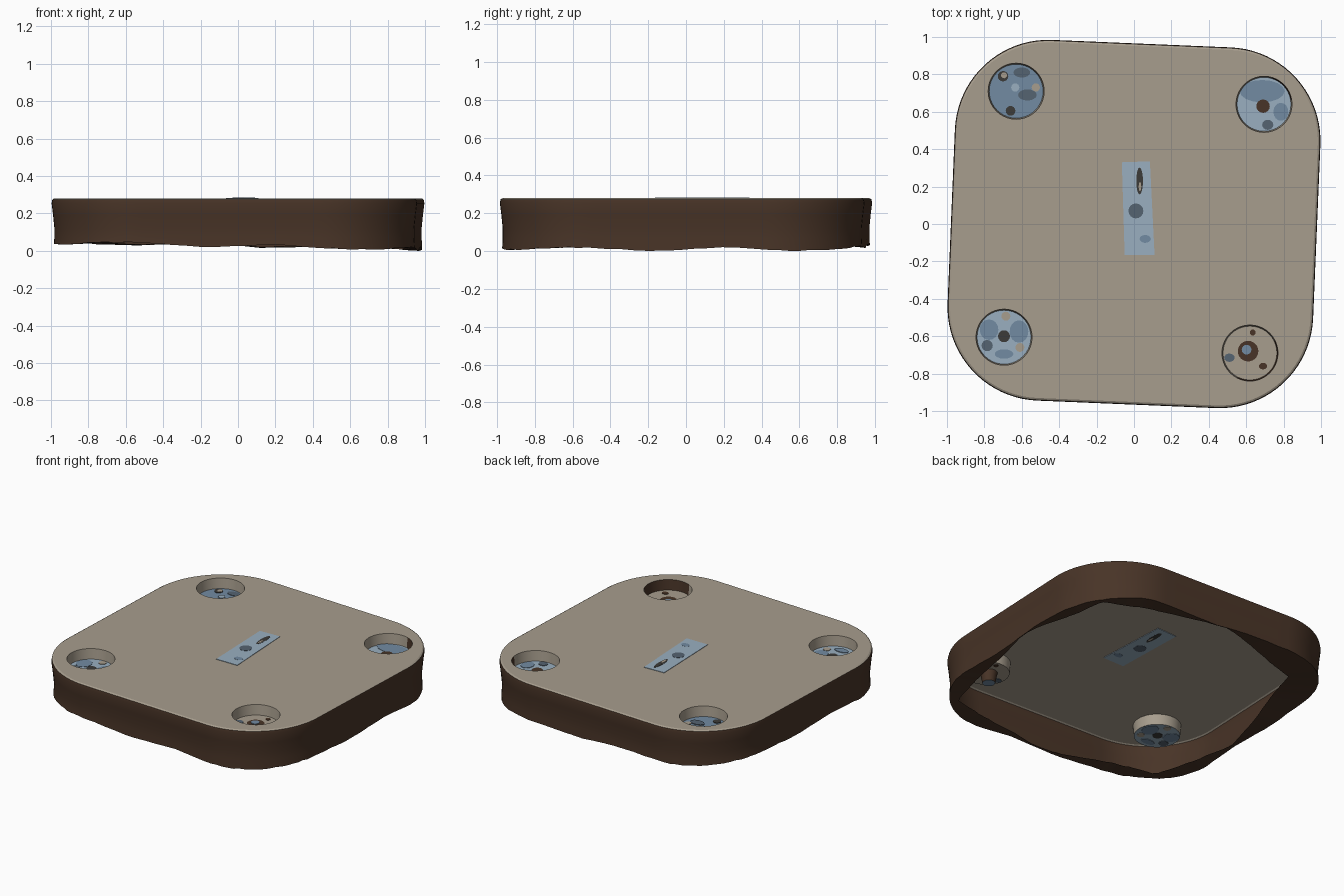
import bpy, bmesh, math, random
from mathutils import Vector, Matrix

random.seed(4)
cube = bpy.data.objects.get("Cube")
if cube:
    bpy.data.objects.remove(cube)


def material(name, r, g, b):
    m = bpy.data.materials.new(name)
    m.use_nodes = True
    m.diffuse_color = (r, g, b, 1)
    m.node_tree.nodes["Principled BSDF"].inputs["Base Color"].default_value = (r, g, b, 1)
    return m


CREAM = material("warm_beige", 0.39, 0.34, 0.27)
BROWN = material("dark_brown", 0.065, 0.034, 0.02)
PALE = material("pale_blue", 0.32, 0.43, 0.53)
BLUE = material("steel_blue", 0.17, 0.26, 0.36)
SLATE = material("slate", 0.09, 0.125, 0.165)
DARK = material("charcoal", 0.045, 0.043, 0.04)

TOP, DEPTH, R = 0.28, 0.07, 0.15
FLOOR = TOP - DEPTH
TILT = math.radians(-2.4)


def finish(bm, name, mats, smooth=True):
    mesh = bpy.data.meshes.new(name)
    bm.to_mesh(mesh)
    bm.free()
    for m in mats:
        mesh.materials.append(m)
    ob = bpy.data.objects.new(name, mesh)
    bpy.context.collection.objects.link(ob)
    if smooth:
        bpy.ops.object.select_all(action='DESELECT')
        ob.select_set(True)
        bpy.context.view_layer.objects.active = ob
        bpy.ops.object.shade_smooth_by_angle(angle=math.radians(40))
    return ob


def outline(inset=0.0, steps=20):
    """Rounded square with slightly bowed sides, turned a little."""
    hx, hy, r = 0.978 - inset, 0.965 - inset, 0.5 - inset
    pts = []
    for q in range(4):
        sx, sy = (1, -1, -1, 1)[q], (1, 1, -1, -1)[q]
        for i in range(steps + 1):
            a = math.pi / 2 * (q + i / steps)
            pts.append(((hx - r) * sx + r * math.cos(a), (hy - r) * sy + r * math.sin(a)))
        # extra points along the straight side
        a = math.pi / 2 * (q + 1)
        nx, ny = (-1, -1, 1, 1)[q], (1, -1, -1, 1)[q]
        p0, p1 = Vector(pts[-1]), Vector(((hx - r) * nx + r * math.cos(a), (hy - r) * ny + r * math.sin(a)))
        pts += [tuple(p0.lerp(p1, k / 12)) for k in range(1, 12)]
    rot = Matrix.Rotation(TILT, 2)
    return [rot @ Vector(p) for p in pts]


def circle(cx, cy, r, n=40):
    return [Vector((cx + r * math.cos(math.tau * i / n), cy + r * math.sin(math.tau * i / n)))
            for i in range(n)]


def ring(bm, pts, z):
    return [bm.verts.new((p.x, p.y, z)) for p in pts]


def bridge(bm, a, b, mat=0):
    faces = []
    for i in range(len(a)):
        j = (i + 1) % len(a)
        f = bm.faces.new((a[i], a[j], b[j], b[i]))
        f.material_index = mat
        faces.append(f)
    return faces


def disc_plate(name, x, y, r, mat, z, stretch=1.0, thick=0.006, turn=0.0):
    """Thin round plate that shows on both sides of a sheet."""
    bm = bmesh.new()
    mtx = (Matrix.Translation((x, y, z)) @ Matrix.Rotation(turn, 4, 'Z')
           @ Matrix.Diagonal((r, r * stretch, thick, 1)))
    bmesh.ops.create_cone(bm, cap_ends=True, segments=16, radius1=1, radius2=1, depth=1, matrix=mtx)
    return finish(bm, name, [mat])


# Recess centres, by corner
recesses = {"back_right": (-0.63, 0.71), "back_left": (0.695, 0.64),
            "front_right": (-0.695, -0.605), "front_left": (0.62, -0.69)}

# Top sheet with four round openings
bm = bmesh.new()
for pts in [outline(0.014)] + [circle(x, y, R) for x, y in recesses.values()]:
    vs = ring(bm, pts, TOP)
    for i in range(len(vs)):
        bm.edges.new((vs[i - 1], vs[i]))
bmesh.ops.triangle_fill(bm, use_beauty=True, edges=bm.edges[:], normal=(0, 0, 1))
for f in bm.faces:
    if f.normal.z < 0:
        f.normal_flip()
finish(bm, "top_sheet", [CREAM])

# Side wall: beige lip, waisted brown band, uneven lower rim, narrow bottom flange
bm = bmesh.new()
profile = [(0.014, TOP), (0.004, 0.274), (0.0, 0.255), (0.008, 0.19), (0.015, 0.12), (0.015, 0.07)]
rings = [ring(bm, outline(o), z) for o, z in profile]
base = outline(0.012)
rim = []
for i, p in enumerate(base):
    wave = 0.008 * math.sin(8 * math.atan2(p.y, p.x))
    z = 0.027 - 0.017 * p.x + wave + random.uniform(-0.003, 0.003)
    rim.append(bm.verts.new((p.x, p.y, max(z, 0.0))))
rim[min(range(len(rim)), key=lambda i: rim[i].co.z)].co.z = 0
rings.append(rim)
for k in range(len(rings) - 1):
    bridge(bm, rings[k + 1], rings[k], 0 if k == 0 else 1)

# Straight-sided opening of the flange
hole = [Vector(p) for p in ((0.97, 0.07), (0.86, 0.72), (0.08, 0.96), (-0.66, 0.71),
                            (-0.96, -0.2), (-0.8, -0.76), (0.0, -0.96), (0.76, -0.8))]
inner = []
for v in rim:
    p = v.co.xy
    t = 0.99
    for i in range(len(hole)):
        a, b = hole[i - 1], hole[i]
        d = b - a
        den = p.x * d.y - p.y * d.x
        s = (a.x * d.y - a.y * d.x) / den if abs(den) > 1e-6 else 9
        if s > 0:
            t = min(t, s)
    inner.append(bm.verts.new((p.x * t, p.y * t, v.co.z + 0.004)))
bridge(bm, inner, rim, 1)
finish(bm, "side_wall", [CREAM, BROWN])

# Recess cups; the outer part of the wall is brown on the left corners
floors = {"back_right": BLUE, "back_left": PALE, "front_right": PALE, "front_left": CREAM}
for corner, (x, y) in recesses.items():
    bm = bmesh.new()
    upper = ring(bm, circle(x, y, R), TOP)
    lower = ring(bm, circle(x, y, R - 0.006), FLOOR)
    out = Vector((x, y)).normalized()
    for f in bridge(bm, upper, lower):
        side = (f.calc_center_median().xy - Vector((x, y))).normalized().dot(out)
        limit = {"front_left": 0.3, "back_left": 0.85}.get(corner, 2)
        f.material_index = 2 if side > limit else 0
    bm.faces.new(lower).material_index = 1
    finish(bm, corner + "_recess", [CREAM, floors[corner], BROWN])

# Floor details per recess: offset x, offset y, radius, stretch, colour
details = {
    "back_right": [(0.03, 0.1, 0.045, 0.6, SLATE), (-0.07, 0.08, 0.028, 1, DARK),
                   (-0.065, 0.085, 0.016, 1, CREAM), (0.105, 0.02, 0.022, 1, CREAM),
                   (-0.03, -0.105, 0.026, 1, DARK), (-0.005, 0.02, 0.022, 1, PALE),
                   (0.06, -0.02, 0.05, 0.6, SLATE)],
    "back_left": [(-0.01, 0.07, 0.12, 0.5, BLUE), (0.09, -0.04, 0.04, 1.2, BLUE),
                  (-0.005, -0.01, 0.036, 1, BROWN), (0.02, -0.11, 0.03, 0.9, SLATE)],
    "front_right": [(-0.08, 0.04, 0.05, 1.1, BLUE), (0.08, 0.03, 0.05, 1.2, BLUE),
                    (0.0, 0.005, 0.032, 1, DARK), (0.01, 0.112, 0.024, 1, CREAM),
                    (0.085, -0.055, 0.024, 1, CREAM), (-0.09, -0.045, 0.03, 1, SLATE),
                    (0.0, -0.09, 0.05, 0.5, BLUE)],
    "front_left": [(0.015, 0.11, 0.016, 1, BROWN), (0.07, -0.07, 0.022, 0.8, BROWN),
                   (-0.11, -0.025, 0.028, 0.8, SLATE)],
}
for corner, spots in details.items():
    cx, cy = recesses[corner]
    for n, (dx, dy, r, stretch, mat) in enumerate(spots):
        disc_plate(f"{corner}_floor_mark_{n + 1}", cx + dx, cy + dy, r, mat, FLOOR,
                   stretch, 0.005 + 0.0006 * n)

# Socket hanging under the front left recess
sx, sy = recesses["front_left"]
bm = bmesh.new()
bmesh.ops.create_cone(bm, cap_ends=True, segments=24, radius1=0.04, radius2=0.055, depth=0.075,
                      matrix=Matrix.Translation((sx - 0.01, sy + 0.01, FLOOR - 0.034)))
for f in bm.faces:
    f.material_index = 1 if f.normal.z < -0.9 else 0
finish(bm, "front_left_socket", [BROWN, BLUE])
disc_plate("socket_core", sx - 0.018, sy + 0.018, 0.026, BLUE, FLOOR + 0.004)

# Centre label, showing on both sides of the sheet
bm = bmesh.new()
corners = [Vector(p) for p in ((-0.05, -0.165), (0.11, -0.165), (0.085, 0.335), (-0.065, 0.33))]
low, high = ring(bm, corners, TOP - 0.003), ring(bm, corners, TOP + 0.003)
bridge(bm, low, high)
bm.faces.new(high)
bm.faces.new(low[::-1])
finish(bm, "centre_label", [PALE], smooth=False)
disc_plate("label_spot", 0.01, 0.07, 0.04, SLATE, TOP, 1.0, 0.008)
disc_plate("label_lower_mark", 0.06, -0.08, 0.03, BLUE, TOP, 0.7, 0.008)
disc_plate("label_slot", 0.03, 0.23, 0.018, DARK, TOP, 4.0, 0.008)
disc_plate("label_slot_core", 0.032, 0.2, 0.007, CREAM, TOP, 3.5, 0.009)
